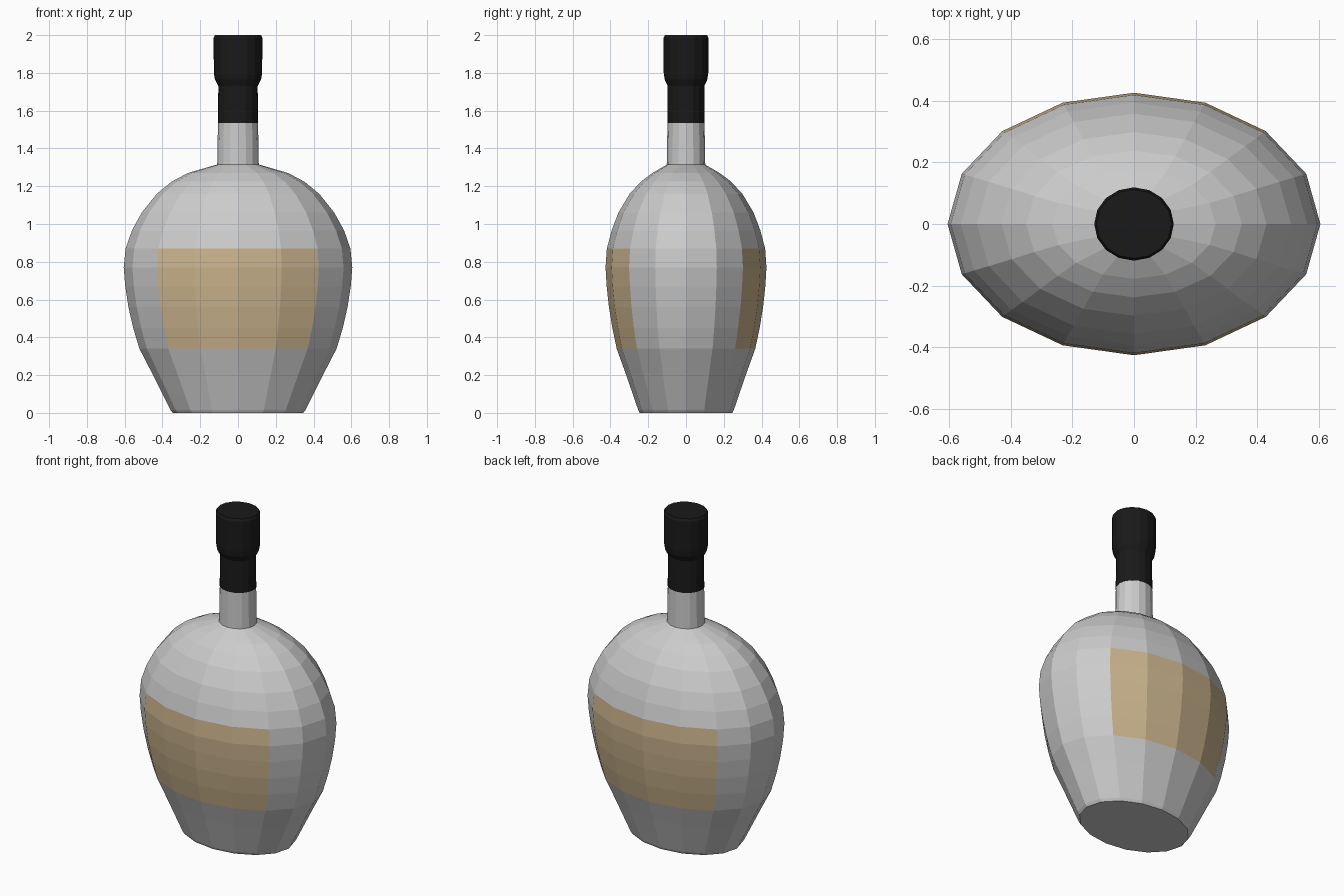
import bpy, math

if "Cube" in bpy.data.objects:
    bpy.data.objects.remove(bpy.data.objects["Cube"])

SIDES = 16


def material(name, rgb):
    m = bpy.data.materials.new(name)
    m.diffuse_color = (*rgb, 1)
    m.use_nodes = True
    m.node_tree.nodes["Principled BSDF"].inputs["Base Color"].default_value = m.diffuse_color
    return m


def lathe(name, rings, mat=None, bottom=False, top=False, keep=lambda ring, side: True):
    """Stack of 16-sided elliptical rings (rx, ry, z); keep() picks the faces to build."""
    verts = [(rx * math.cos(2 * math.pi * s / SIDES), ry * math.sin(2 * math.pi * s / SIDES), z)
             for rx, ry, z in rings for s in range(SIDES)]
    faces = []
    for r in range(len(rings) - 1):
        for s in range(SIDES):
            if keep(r, s):
                t = (s + 1) % SIDES
                a, b = r * SIDES, (r + 1) * SIDES
                faces.append((a + s, a + t, b + t, b + s))
    if bottom:
        faces.append(tuple(reversed(range(SIDES))))
    if top:
        faces.append(tuple(range(len(verts) - SIDES, len(verts))))
    used = sorted({i for f in faces for i in f})
    remap = {old: new for new, old in enumerate(used)}
    me = bpy.data.meshes.new(name)
    me.from_pydata([verts[i] for i in used], [], [[remap[i] for i in f] for f in faces])
    ob = bpy.data.objects.new(name, me)
    bpy.context.collection.objects.link(ob)
    if mat:
        me.materials.append(mat)
    return ob


tan = material("label_tan", (0.6, 0.46, 0.27))
black = material("cap_black", (0.01, 0.01, 0.01))

# Flattened bulb profile
body = [(0.345, 0.245, 0), (0.357, 0.253, 0.015), (0.40, 0.282, 0.10), (0.455, 0.32, 0.21),
        (0.522, 0.367, 0.34), (0.555, 0.39, 0.45), (0.58, 0.408, 0.56), (0.597, 0.42, 0.67),
        (0.605, 0.426, 0.77), (0.595, 0.419, 0.87), (0.562, 0.394, 0.965), (0.51, 0.358, 1.06),
        (0.43, 0.298, 1.16), (0.35, 0.238, 1.225), (0.265, 0.178, 1.27), (0.11, 0.10, 1.315)]
front = range(10, 14)
back = range(2, 6)


def in_label(r, sides):
    return 4 <= r < 9 and sides


# Glass body, with the label patches left out
lathe("bottle_body", body, bottom=True,
      keep=lambda r, s: not in_label(r, s in front or s in back))

# Labels filling the patches on both broad sides
for name, sides in (("front_label", front), ("back_label", back)):
    lathe(name, body, tan, keep=lambda r, s: in_label(r, s in sides))

# Neck
lathe("bottle_neck", [(0.11, 0.102, 1.315), (0.106, 0.098, 1.54)])

# Sleeve and stopper
lathe("cap", [(0.107, 0.099, 1.535), (0.104, 0.097, 1.73), (0.122, 0.113, 1.765),
              (0.128, 0.118, 1.80), (0.129, 0.119, 1.985), (0.122, 0.112, 2.0)],
      black, bottom=True, top=True)
